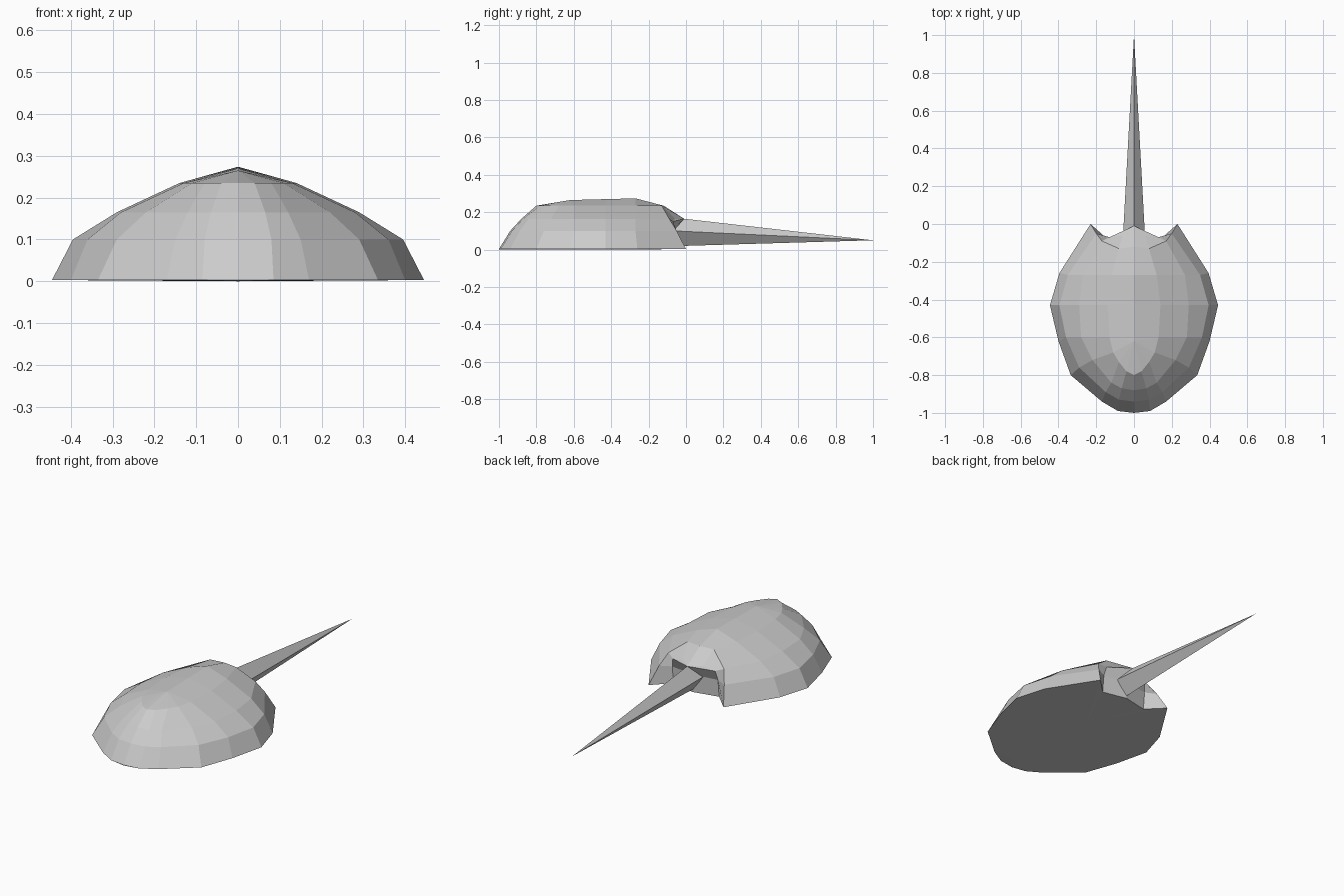
import bpy
import bmesh

cube = bpy.data.objects.get("Cube")
if cube:
    bpy.data.objects.remove(cube, do_unlink=True)

# One plain grey for the whole model
grey = bpy.data.materials.new("plain grey")
grey.use_nodes = True
colour = (0.6, 0.6, 0.6, 1)
grey.diffuse_color = colour
grey.node_tree.nodes["Principled BSDF"].inputs["Base Color"].default_value = colour


def finish(bm, name):
    """Weld, orient and triangulate-free store of a flat shaded part."""
    bmesh.ops.remove_doubles(bm, verts=bm.verts, dist=0.001)
    bmesh.ops.recalc_face_normals(bm, faces=bm.faces)
    mesh = bpy.data.meshes.new(name)
    bm.to_mesh(mesh)
    bm.free()
    mesh.materials.append(grey)
    obj = bpy.data.objects.new(name, mesh)
    bpy.context.collection.objects.link(obj)
    return obj


def add_face(bm, points):
    """Add a face from points, skipping repeated ones."""
    unique = list(dict.fromkeys(points))
    if len(unique) > 2:
        bm.faces.new([bm.verts.new(p) for p in unique])


def level(outline, z):
    return [(x, y, z) for x, y in outline]


# Half outlines of the shell, each running from the nose to the rear notch
rim = level([(0, -1), (.085, -.99), (.17, -.94), (.335, -.8), (.4, -.62),
             (.445, -.43), (.395, -.26), (.23, 0), (.14, -.09), (0, -.06)], 0.003)
skirt = level([(0, -.94), (.08, -.93), (.15, -.89), (.29, -.76), (.36, -.6),
               (.395, -.43), (.35, -.27), (.2, -.05), (.14, -.08), (0, -.06)], 0.1)
shoulder = level([(0, -.88), (.065, -.87), (.12, -.84), (.22, -.72), (.28, -.6),
                  (.29, -.43), (.27, -.27), (.17, -.09)], 0.165)
crown = level([(0, -.8), (.04, -.78), (.08, -.73), (.11, -.68), (.13, -.6),
               (.14, -.43), (.12, -.27), (.08, -.13)], 0.235)

# Rear edge of the upper levels dips down to the tail root
tail_joint = (0, -.01, .165)
shoulder += [(.13, -.07, .15), tail_joint]
crown += [(.06, -.06, .165), tail_joint]

# Ridge along the back and middle line of the flat underside
front_ridge = (0, -.62, .265)
ridge = [crown[0]] + [front_ridge] * 4
ridge += [(0, -.43, .27), (0, -.27, .274), (0, -.12, .235), tail_joint, tail_joint]
keel = [(0, min(y, -.39), 0) for x, y, z in rim]

# Shell: bridge neighbouring levels, then mirror
bm = bmesh.new()
levels = [keel, rim, skirt, shoulder, crown, ridge]
for low, high in zip(levels, levels[1:]):
    for i in range(len(rim) - 1):
        add_face(bm, [low[i], low[i + 1], high[i + 1], high[i]])
bmesh.ops.mirror(bm, geom=bm.verts[:] + bm.edges[:] + bm.faces[:],
                 axis='X', merge_dist=0.001)
finish(bm, "shell")

# Tail spike: a diamond section tapering to a point, rooted inside the shell
bm = bmesh.new()
diamond = [(0, -.01, .165), (.058, -.06, .1), (0, -.01, .02), (-.058, -.06, .1)]
for end in [(0, 1, .05), (0, -.39, .004)]:
    for i in range(4):
        add_face(bm, [diamond[i - 1], diamond[i], end])
finish(bm, "tail_spike")
